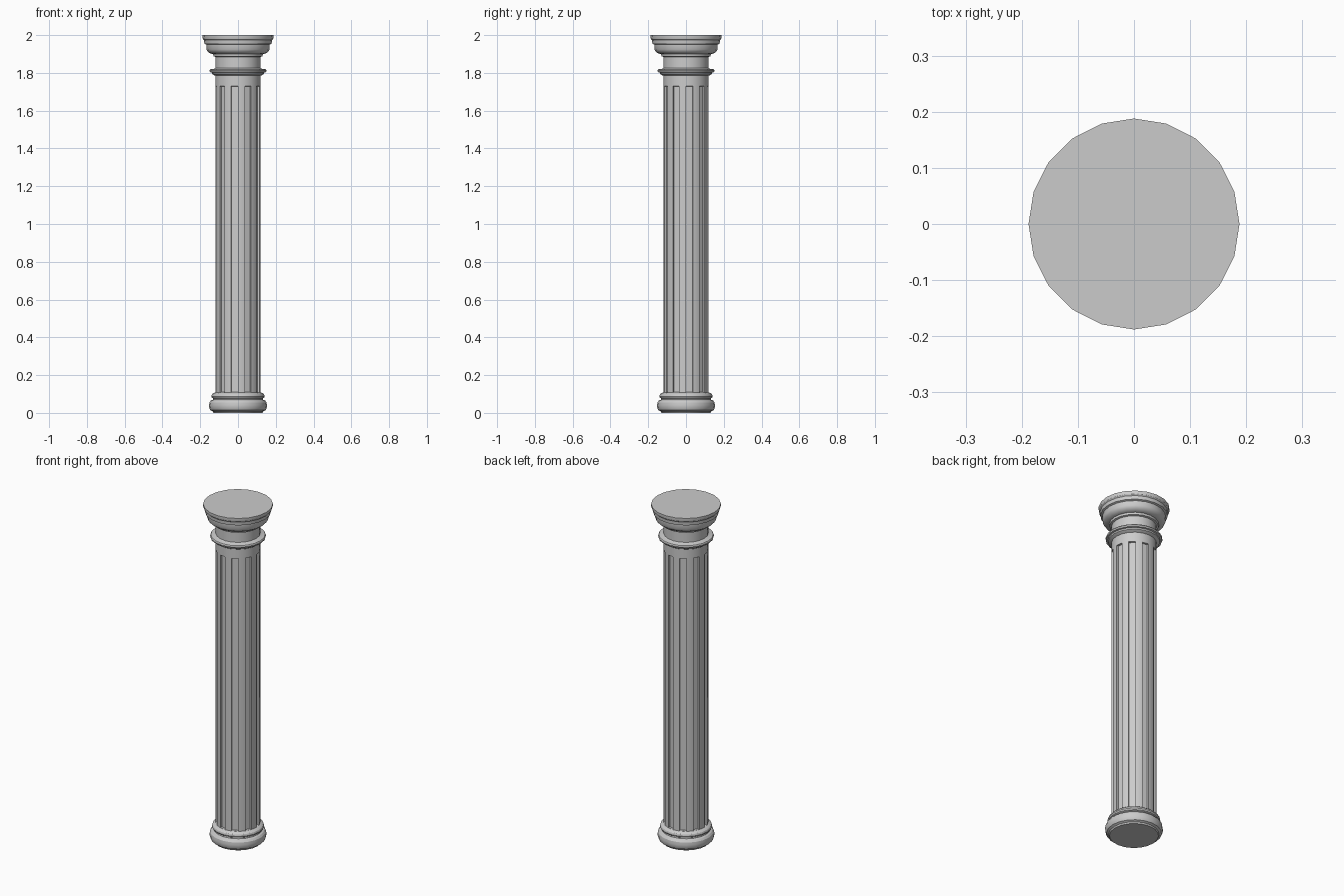
import bpy, bmesh
from math import sin, cos, pi

if "Cube" in bpy.data.objects:
    bpy.data.objects.remove(bpy.data.objects["Cube"])

SIDES = 20
R = 0.12        # shaft radius
DEPTH = 0.012   # flute depth


def lathe(name, profile, cap_bottom=False, cap_top=False, flute_span=None):
    """Revolve (radius, z) points, listed bottom to top, around z."""
    bm = bmesh.new()
    rings = [[bm.verts.new((r * cos(2 * pi * i / SIDES), r * sin(2 * pi * i / SIDES), z))
              for i in range(SIDES)] for r, z in profile]
    flutes = []
    for k in range(len(rings) - 1):
        a, b = rings[k], rings[k + 1]
        for i in range(SIDES):
            j = (i + 1) % SIDES
            f = bm.faces.new((a[i], a[j], b[j], b[i]))
            if k == flute_span and i % 2 == 0:
                flutes.append(f)
    if cap_bottom:
        bm.faces.new(rings[0][::-1])
    if cap_top:
        bm.faces.new(rings[-1])
    bm.normal_update()
    # sink every other shaft face to form the flutes
    if flutes:
        bmesh.ops.inset_individual(bm, faces=flutes, thickness=0.001, depth=0)
        bmesh.ops.inset_individual(bm, faces=flutes, thickness=0.001, depth=-DEPTH)
    me = bpy.data.meshes.new(name)
    bm.to_mesh(me)
    bm.free()
    ob = bpy.data.objects.new(name, me)
    bpy.context.collection.objects.link(ob)
    bpy.ops.object.select_all(action='DESELECT')
    ob.select_set(True)
    bpy.context.view_layer.objects.active = ob
    bpy.ops.object.shade_smooth_by_angle()
    return ob


# Base: large rounded torus, groove, small torus
lathe("base", [(0.130, 0), (0.134, 0.008), (0.146, 0.014), (0.152, 0.026), (0.153, 0.042),
               (0.151, 0.056), (0.143, 0.066), (0.132, 0.070), (0.131, 0.076),
               (0.138, 0.080), (0.141, 0.088), (0.138, 0.098), (0.130, 0.105), (R, 0.108)],
      cap_bottom=True)

# Fluted shaft with a plain collar on top
lathe("shaft", [(R, 0.108), (R, 1.73), (R, 1.785)], flute_span=0)

# Neck ring and plain neck
lathe("neck", [(R, 1.785), (0.127, 1.788), (0.137, 1.794), (0.139, 1.802), (0.149, 1.804),
               (0.151, 1.812), (0.147, 1.819), (0.127, 1.822), (R, 1.826), (R, 1.885)])

# Flared capital with a round slab
lathe("capital", [(R, 1.885), (0.130, 1.888), (0.132, 1.900), (0.146, 1.902), (0.160, 1.912),
                  (0.167, 1.924), (0.168, 1.950), (0.178, 1.954), (0.180, 1.974),
                  (0.186, 1.980), (0.188, 1.990), (0.188, 2.0)], cap_top=True)
